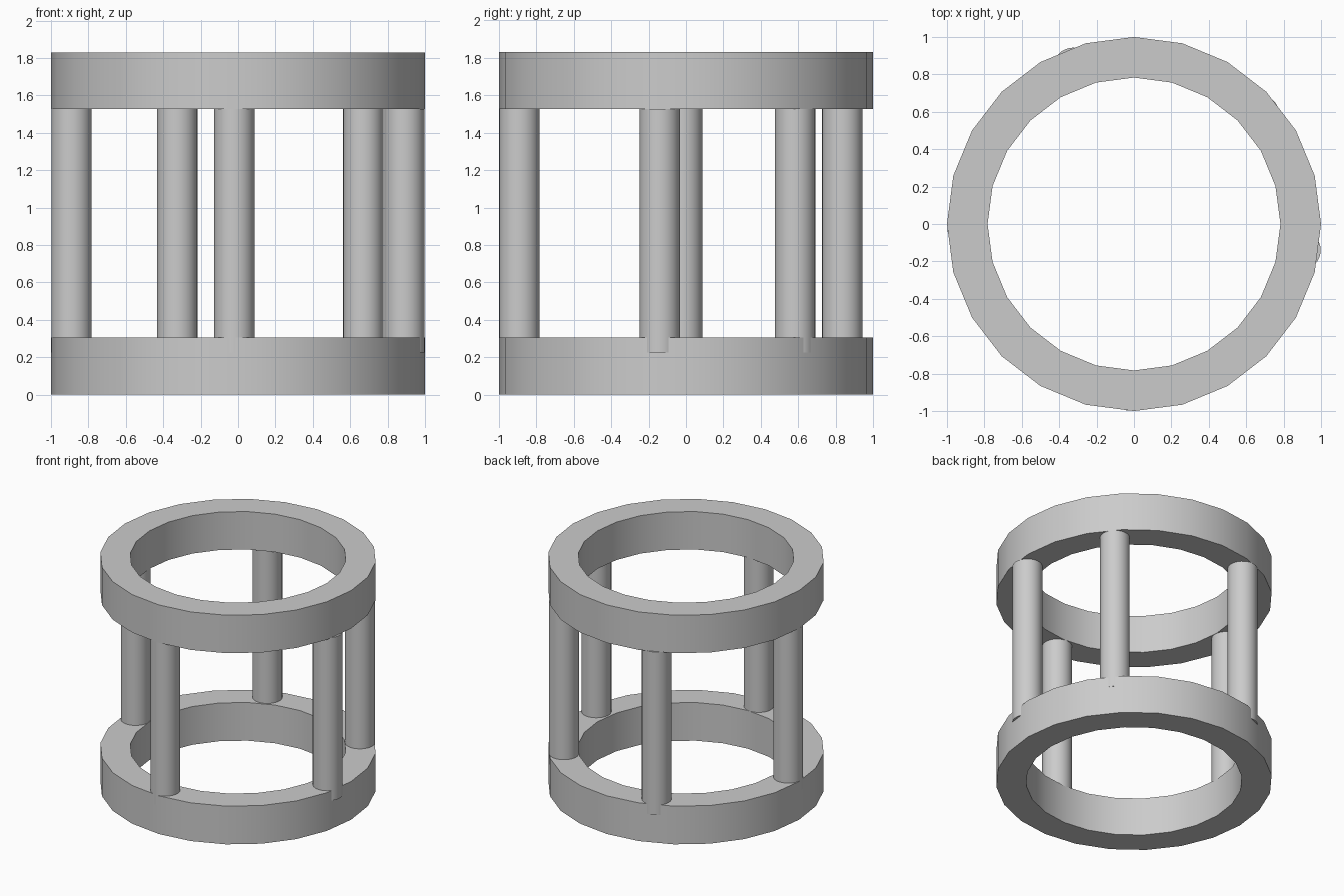
import bpy
import math

cube = bpy.data.objects.get("Cube")
if cube:
    bpy.data.objects.remove(cube, do_unlink=True)

# One plain grey for every part
grey = bpy.data.materials.new("plain_grey")
grey.use_nodes = True
color = (0.6, 0.6, 0.6, 1)
grey.diffuse_color = color
grey.node_tree.nodes["Principled BSDF"].inputs["Base Color"].default_value = color

SIDES = 24
OUTER, INNER = 1.0, 0.783
POST_RADIUS = 0.108
POST_BOTTOM, POST_TOP = 0.225, 1.527


def finish(obj, name):
    obj.name = name
    obj.data.materials.append(grey)
    bpy.context.view_layer.objects.active = obj
    obj.select_set(True)
    bpy.ops.object.shade_smooth_by_angle(angle=math.radians(30))
    obj.select_set(False)


def ring(name, z0, z1):
    """Flat band with a rectangular section swept round z."""
    section = [(INNER, z0), (OUTER, z0), (OUTER, z1), (INNER, z1)]
    verts, faces = [], []
    for i in range(SIDES):
        a = math.tau * i / SIDES
        verts += [(r * math.cos(a), r * math.sin(a), z) for r, z in section]
        for k in range(4):
            n, m = (i + 1) % SIDES * 4, (k + 1) % 4
            faces.append((i * 4 + k, n + k, n + m, i * 4 + m))
    mesh = bpy.data.meshes.new(name)
    mesh.from_pydata(verts, [], [f for f in faces])
    mesh.update()
    obj = bpy.data.objects.new(name, mesh)
    bpy.context.collection.objects.link(obj)
    # Make the normals face outward
    import bmesh
    bm = bmesh.new()
    bm.from_mesh(mesh)
    bmesh.ops.recalc_face_normals(bm, faces=bm.faces)
    bm.to_mesh(mesh)
    bm.free()
    finish(obj, name)


def post(name, x, y):
    bpy.ops.mesh.primitive_cylinder_add(
        vertices=32, radius=POST_RADIUS, depth=POST_TOP - POST_BOTTOM,
        location=(x, y, (POST_TOP + POST_BOTTOM) / 2))
    finish(bpy.context.object, name)


bpy.ops.object.select_all(action="DESELECT")

# Base and top bands
ring("lower_ring", 0, 0.305)
ring("upper_ring", 1.527, 1.83)

# Unevenly spaced posts sunk into the lower band
posts = {
    "front_post": (-0.02, -0.89),
    "right_post": (-0.89, -0.02),
    "left_post": (0.89, -0.14),
    "back_left_post": (0.67, 0.583),
    "back_right_post": (-0.325, 0.835),
}
for name, (x, y) in posts.items():
    post(name, x, y)
